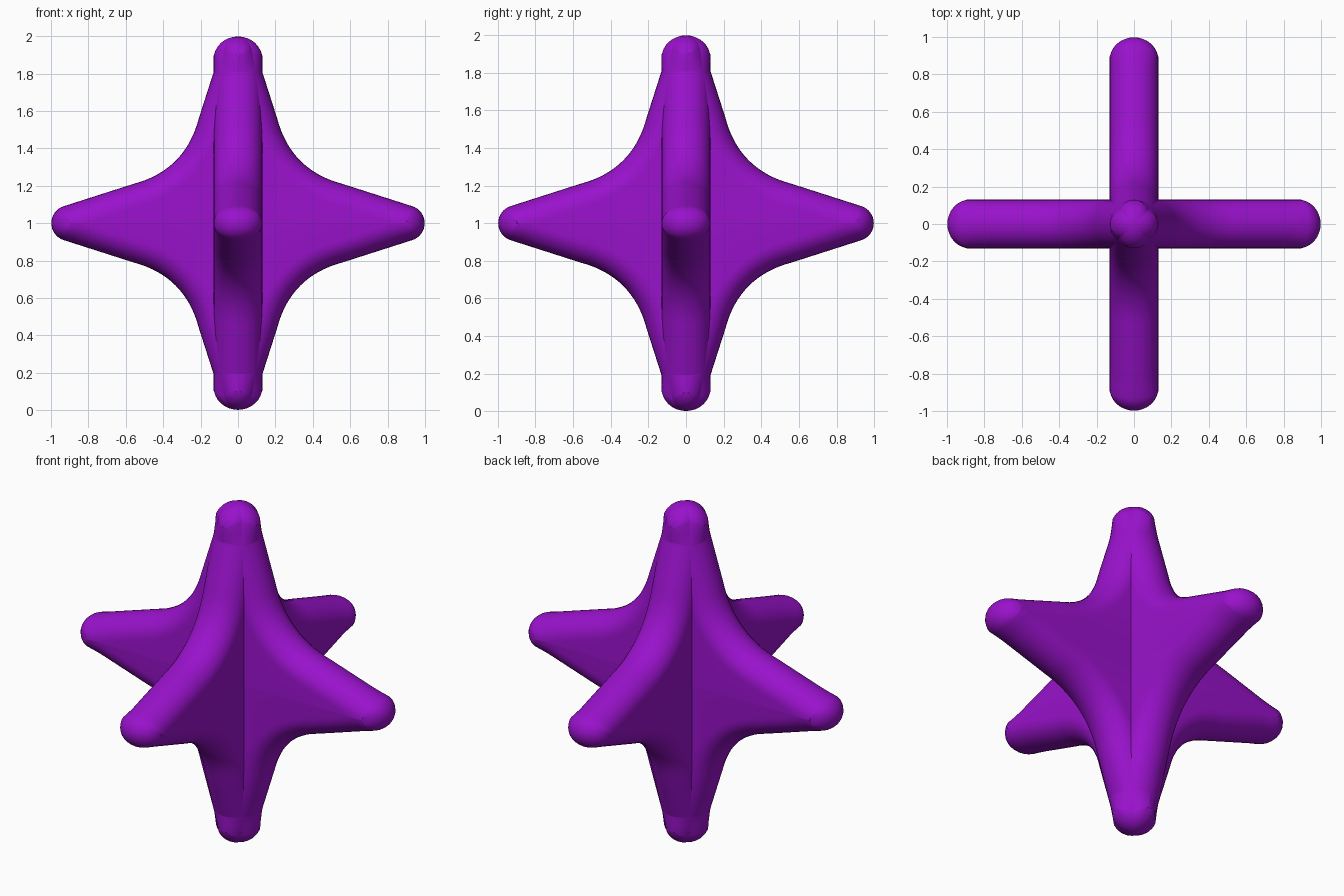
import bpy, bmesh
from math import sin, cos, pi, atan
from mathutils import Vector

if "Cube" in bpy.data.objects:
    bpy.data.objects.remove(bpy.data.objects["Cube"])

HALF_THICK = 0.13   # half thickness of each plate
ROUND = 0.12        # how far the rounded rim reaches inward
TIP_R, TIP_C = 0.095, 0.903
SLOPE = 0.32        # taper of each arm

mat = bpy.data.materials.new("purple")
mat.diffuse_color = (0.32, 0.006, 0.6, 1)
mat.use_nodes = True
mat.node_tree.nodes["Principled BSDF"].inputs["Base Color"].default_value = mat.diffuse_color


def quarter():
    """(outline point, inward core point) pairs from the upper tip to the right tip."""
    tilt = atan(SLOPE)
    half = []
    # rounded tip
    for i in range(9):
        a = pi / 2 + (tilt - pi / 2) * i / 8
        n = Vector((cos(a), sin(a)))
        half.append((Vector((0, TIP_C)) + TIP_R * n, n))
    # straight taper
    n = Vector((cos(tilt), sin(tilt)))
    start = half[-1][0]
    z1 = 0.56
    end = Vector((start.x + SLOPE * (start.y - z1), z1))
    for i in range(1, 9):
        half.append((start.lerp(end, i / 8), n))
    # concave valley, up to the diagonal
    c = (end.x + SLOPE * end.y) / (1 + SLOPE) - 0.012
    ctrl, far = Vector((c, c)), Vector((end.y, end.x))
    for i in range(1, 9):
        t = i / 16
        p = end * (1 - t) ** 2 + ctrl * 2 * t * (1 - t) + far * t * t
        d = (ctrl - end) * (1 - t) + (far - ctrl) * t
        half.append((p, Vector((-d.y, d.x)).normalized()))
    pairs = []
    for p, n in half:
        q = p - n * ROUND
        pairs.append((p, Vector((max(q.x, 0), max(q.y, 0)))))
    # mirror across the diagonal, leaving the last tip to the next quarter
    flip = [(Vector((p.y, p.x)), Vector((q.y, q.x))) for p, q in pairs[1:-1]]
    return pairs + flip[::-1]


def star_plate(name, across_y):
    loop = []
    for k in range(4):
        for p, q in quarter():
            for _ in range(k):
                p, q = Vector((p.y, -p.x)), Vector((q.y, -q.x))
            loop.append((p, q))
    bm = bmesh.new()

    def vert(u, v, w):
        return bm.verts.new((w, u, v + 1) if across_y else (u, w, v + 1))

    # rim: elliptical rings from the back face round to the front face
    rings = []
    for s in range(-8, 9):
        t = s / 8 * pi / 2
        pts = [q.lerp(p, cos(t)) for p, q in loop]
        rings.append([vert(a.x, a.y, HALF_THICK * sin(t)) for a in pts])
    n = len(loop)
    for a, b in zip(rings, rings[1:]):
        for i in range(n):
            j = (i + 1) % n
            bm.faces.new((a[i], a[j], b[j], b[i]))
    # flat faces
    for ring, w in ((rings[0], -HALF_THICK), (rings[-1], HALF_THICK)):
        mid = vert(0, 0, w)
        for i in range(n):
            bm.faces.new((ring[i], ring[(i + 1) % n], mid))
    bmesh.ops.remove_doubles(bm, verts=bm.verts, dist=0.0003)
    bmesh.ops.dissolve_degenerate(bm, edges=bm.edges, dist=0.0001)
    bmesh.ops.recalc_face_normals(bm, faces=bm.faces)
    me = bpy.data.meshes.new(name)
    bm.to_mesh(me)
    bm.free()
    me.materials.append(mat)
    ob = bpy.data.objects.new(name, me)
    bpy.context.collection.objects.link(ob)
    bpy.ops.object.select_all(action='DESELECT')
    ob.select_set(True)
    bpy.context.view_layer.objects.active = ob
    bpy.ops.object.shade_smooth_by_angle()


star_plate("side_to_side_star", False)
star_plate("front_to_back_star", True)
